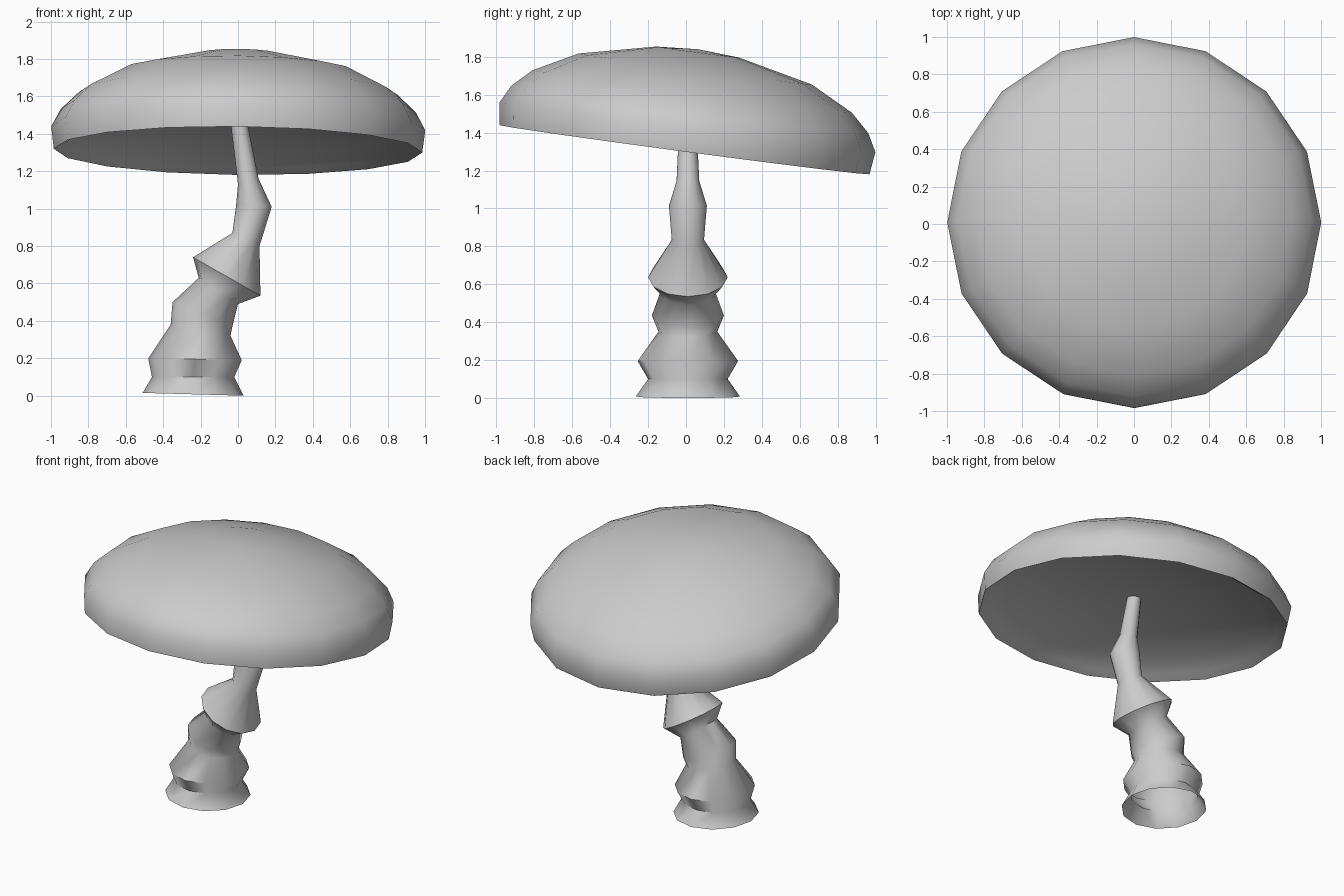
import bpy, bmesh
from math import sin, cos, pi, radians, atan

if "Cube" in bpy.data.objects:
    bpy.data.objects.remove(bpy.data.objects["Cube"])


def make_object(name, bm, angle):
    bmesh.ops.recalc_face_normals(bm, faces=bm.faces[:])
    mesh = bpy.data.meshes.new(name)
    bm.to_mesh(mesh)
    bm.free()
    ob = bpy.data.objects.new(name, mesh)
    bpy.context.collection.objects.link(ob)
    bpy.ops.object.select_all(action='DESELECT')
    ob.select_set(True)
    bpy.context.view_layer.objects.active = ob
    bpy.ops.object.shade_smooth_by_angle(angle=radians(angle))
    return ob


def bridge(bm, a, b):
    n = len(a)
    for i in range(n):
        j = (i + 1) % n
        bm.faces.new((a[i], a[j], b[j], b[i]))


def fan(bm, ring, tip):
    for i in range(len(ring)):
        bm.faces.new((ring[i], ring[(i + 1) % len(ring)], tip))


# Cap: revolved dome with a folded rim and a recessed underside, tilted back
SIDES = 16
profile = [(0.22, 0.52), (0.62, 0.43), (0.85, 0.31), (0.95, 0.215),
           (1.0, 0.12), (0.985, 0.0), (0.93, 0.03), (0.84, 0.09)]
bm = bmesh.new()
rings = [[bm.verts.new((r * cos(2 * pi * i / SIDES), r * sin(2 * pi * i / SIDES), h))
          for i in range(SIDES)] for r, h in profile]
for a, b in zip(rings, rings[1:]):
    bridge(bm, a, b)
fan(bm, rings[0], bm.verts.new((0, 0, 0.535)))
fan(bm, rings[-1], bm.verts.new((0, 0, 0.14)))
cap = make_object("cap", bm, 60)
cap.location = (0, -0.008, 1.31)
cap.rotation_euler = (-atan(0.133), radians(0.6), 0)

# Stem: crooked tube; each ring is left x, left z, right x, right z, half depth
STEM_SIDES = 12
sections = [(-0.51, 0.015, 0.03, 0.0, 0.275), (-0.46, 0.10, -0.02, 0.10, 0.21),
            (-0.48, 0.20, 0.02, 0.19, 0.265), (-0.36, 0.38, -0.04, 0.32, 0.155),
            (-0.35, 0.50, -0.03, 0.37, 0.19), (-0.21, 0.63, 0.0, 0.49, 0.145),
            (-0.24, 0.74, 0.12, 0.535, 0.21), (-0.03, 0.87, 0.115, 0.80, 0.085),
            (-0.01, 1.02, 0.18, 1.01, 0.10), (0.0, 1.13, 0.11, 1.16, 0.06),
            (-0.04, 1.46, 0.05, 1.46, 0.045)]
bm = bmesh.new()
rings = []
for x0, z0, x1, z1, d in sections:
    ring = []
    for i in range(STEM_SIDES):
        a = 2 * pi * i / STEM_SIDES
        t = (1 + cos(a)) / 2
        ring.append(bm.verts.new((x0 + (x1 - x0) * t, 0.01 + d * sin(a), z0 + (z1 - z0) * t)))
    rings.append(ring)
for a, b in zip(rings, rings[1:]):
    bridge(bm, a, b)
make_object("stem", bm, 60)
